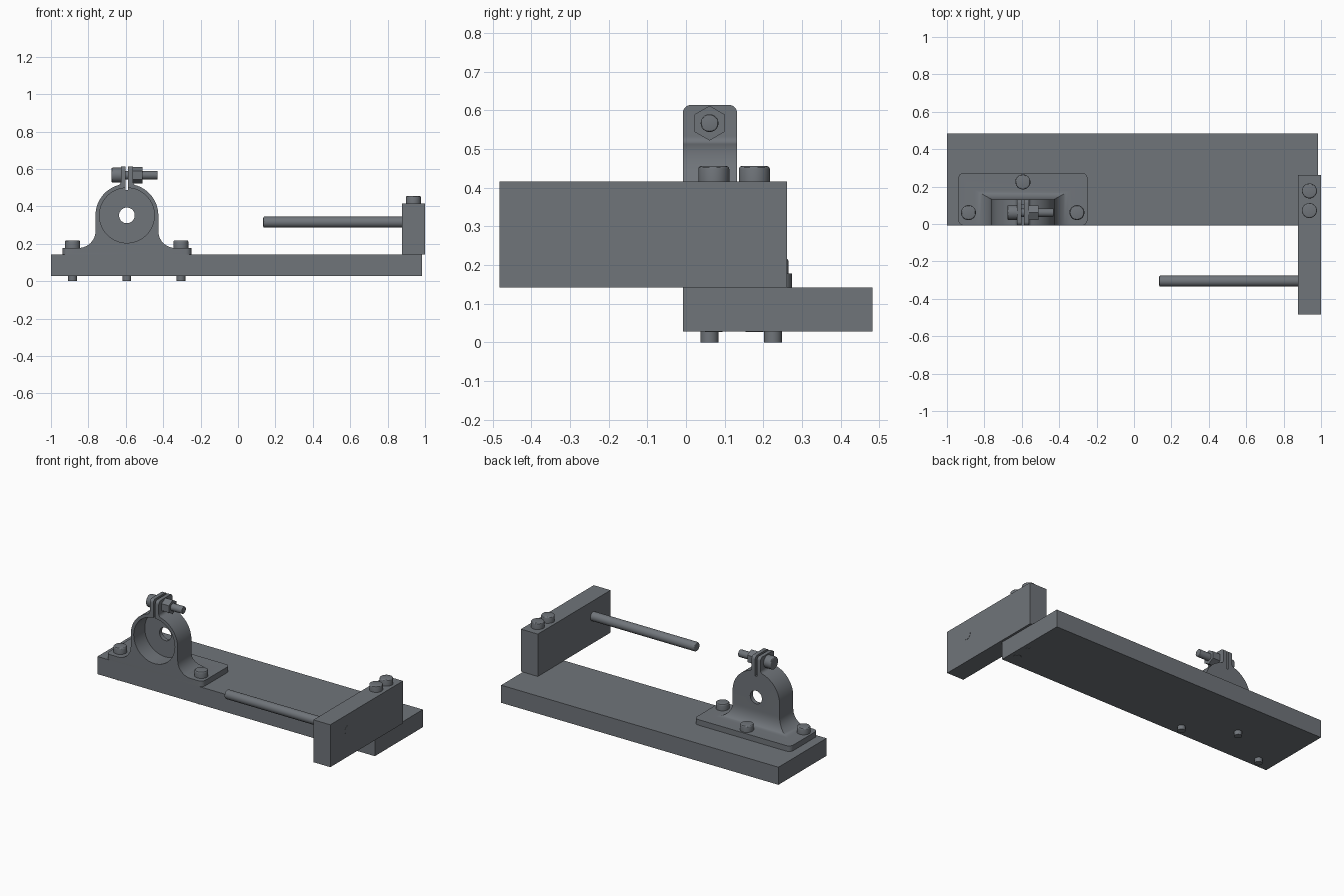
import bpy, bmesh
from math import sin, cos, pi, radians, sqrt, atan2
from mathutils import Matrix

if "Cube" in bpy.data.objects:
    bpy.data.objects.remove(bpy.data.objects["Cube"])

CX, FRONT, BACK = -0.594, -0.008, 0.132   # bearing centre, front and back faces
BORE_Z, RAD = 0.352, 0.168

STEEL = bpy.data.materials.new("dark_steel")
STEEL.diffuse_color = (0.162, 0.177, 0.195, 1)
STEEL.use_nodes = True
STEEL.node_tree.nodes["Principled BSDF"].inputs["Base Color"].default_value = STEEL.diffuse_color


def finish(bm, name):
    bmesh.ops.recalc_face_normals(bm, faces=bm.faces)
    me = bpy.data.meshes.new(name)
    bm.to_mesh(me)
    bm.free()
    me.materials.append(STEEL)
    ob = bpy.data.objects.new(name, me)
    bpy.context.collection.objects.link(ob)
    return ob


def smooth(ob):
    bpy.ops.object.select_all(action='DESELECT')
    ob.select_set(True)
    bpy.context.view_layer.objects.active = ob
    bpy.ops.object.shade_smooth_by_angle(angle=radians(30))
    return ob


def box(name, x0, x1, y0, y1, z0, z1, corner=0):
    bm = bmesh.new()
    bmesh.ops.create_cube(bm, size=1)
    for v in bm.verts:
        v.co = (x1 if v.co.x > 0 else x0, y1 if v.co.y > 0 else y0, z1 if v.co.z > 0 else z0)
    if corner:
        upright = [e for e in bm.edges if abs(e.verts[0].co.z - e.verts[1].co.z) > 1e-4]
        bmesh.ops.bevel(bm, geom=upright, offset=corner, segments=6, profile=0.5, affect='EDGES')
    return finish(bm, name)


def cyl(name, axis, start, length, r, sides=40, bevel=0, spin=0):
    """Cylinder running from start along +axis; bevel rounds the far rim."""
    bm = bmesh.new()
    bmesh.ops.create_cone(bm, cap_ends=True, segments=sides, radius1=r, radius2=r, depth=length,
                          matrix=Matrix.Translation((0, 0, length / 2)) @ Matrix.Rotation(spin, 4, 'Z'))
    if bevel:
        rim = [e for e in bm.edges if all(v.co.z > length - 1e-5 for v in e.verts)]
        bmesh.ops.bevel(bm, geom=rim, offset=bevel, segments=3, profile=0.5, affect='EDGES')
    rot = {'z': Matrix(), 'x': Matrix.Rotation(pi / 2, 4, 'Y'), '-x': Matrix.Rotation(-pi / 2, 4, 'Y'),
           'y': Matrix.Rotation(-pi / 2, 4, 'X')}[axis]
    bmesh.ops.transform(bm, matrix=Matrix.Translation(start) @ rot, verts=bm.verts)
    return smooth(finish(bm, name))


def combine(target, other, op):
    mod = target.modifiers.new(op, 'BOOLEAN')
    mod.object, mod.operation, mod.solver = other, op, 'EXACT'
    bpy.context.view_layer.objects.active = target
    bpy.ops.object.modifier_apply(modifier=mod.name)
    bpy.data.objects.remove(other)


def arc(cx, cz, r, a0, a1, n):
    return [(cx + r * cos(a0 + (a1 - a0) * i / n), cz + r * sin(a0 + (a1 - a0) * i / n)) for i in range(n + 1)]


# Base plate, end block and rod
box("base_plate", -1, 0.985, FRONT, 0.483, 0.028, 0.142)
box("end_block", 0.878, 0.999, -0.483, 0.261, 0.142, 0.416)
cyl("guide_rod", '-x', (1.0, -0.305, 0.316), 0.865, 0.029, bevel=0.006)

# Clamp housing: arch with two ears on top, mirrored half profile
ear, fil = 0.032, 0.02
fu = ear + fil
fz = BORE_Z + sqrt((RAD + fil) ** 2 - fu ** 2)
a = atan2(fz - BORE_Z, fu)
half = [(RAD, 0.16)] + arc(0, BORE_Z, RAD, 0, a, 24) + arc(fu, fz, fil, a + pi, pi, 6)[1:] + [(ear, 0.614)]
outline = half + [(-u, z) for u, z in reversed(half)]
bm = bmesh.new()
face = bm.faces.new([bm.verts.new((CX + u, FRONT, z)) for u, z in outline])
ext = bmesh.ops.extrude_face_region(bm, geom=[face])
bmesh.ops.translate(bm, vec=(0, BACK - FRONT, 0),
                    verts=[g for g in ext["geom"] if isinstance(g, bmesh.types.BMVert)])
tops = [e for e in bm.edges if all(v.co.z > 0.61 for v in e.verts)
        and abs(e.verts[0].co.y - e.verts[1].co.y) < 1e-4]
bmesh.ops.bevel(bm, geom=tops, offset=0.02, segments=5, profile=0.5, affect='EDGES')
housing = finish(bm, "clamp_housing")

# Fillet skirt: stacked rectangles widening down to the flange
bm = bmesh.new()
rings = []
N = 10
levels = [(sin(pi / 2 * i / N), cos(pi / 2 * i / N)) for i in range(N + 1)]
rows = [(0.09 * (1 - c), 0.05 * (1 - c), 0.268 - 0.09 * s) for s, c in levels]
rows.append((0.09, 0.05, 0.16))
for du, dy, z in rows:
    w = RAD + du
    rings.append([bm.verts.new(p) for p in ((CX - w, FRONT, z), (CX + w, FRONT, z),
                                            (CX + w, BACK + dy, z), (CX - w, BACK + dy, z))])
for lo, hi in zip(rings, rings[1:]):
    for i in range(4):
        bm.faces.new((lo[i], lo[(i + 1) % 4], hi[(i + 1) % 4], hi[i]))
bm.faces.new(rings[0])
bm.faces.new(rings[-1])
skirt = finish(bm, "skirt")

# Join flange, skirt and housing, then cut recess, shaft hole and clamp slit
combine(housing, skirt, 'UNION')
combine(housing, box("flange", -0.939, -0.249, FRONT, 0.274, 0.142, 0.178, 0.03), 'UNION')
combine(housing, cyl("recess", 'y', (CX, -0.1, BORE_Z), 0.205, 0.147, 64), 'DIFFERENCE')
combine(housing, cyl("shaft_hole", 'y', (CX, 0, BORE_Z), 0.3, 0.042), 'DIFFERENCE')
combine(housing, box("slit", CX - 0.007, CX + 0.007, -0.1, 0.3, 0.488, 0.7), 'DIFFERENCE')
smooth(housing)

# Vertical mounting bolts: (x, y, seat height, lower end)
for i, (x, y, seat, low) in enumerate([(-0.885, 0.061, 0.178, 0), (-0.305, 0.061, 0.178, 0),
                                       (CX, 0.225, 0.178, 0), (0.938, 0.072, 0.416, 0.027),
                                       (0.938, 0.177, 0.416, 0.027)]):
    cyl(f"bolt_head_{i}", 'z', (x, y, seat), 0.04, 0.04, bevel=0.008)
    cyl(f"bolt_shank_{i}", 'z', (x, y, low), seat - low, 0.023)

# Clamp screw through the ears with hex nut, nut corners up and down
sy, sz = 0.061, 0.567
cyl("clamp_screw_head", '-x', (CX - ear, sy, sz), 0.05, 0.04, bevel=0.006)
cyl("clamp_screw_shank", 'x', (CX - ear, sy, sz), 0.196, 0.023, bevel=0.004)
cyl("clamp_nut", 'x', (CX + ear, sy, sz), 0.052, 0.045, sides=6, spin=pi / 2)
